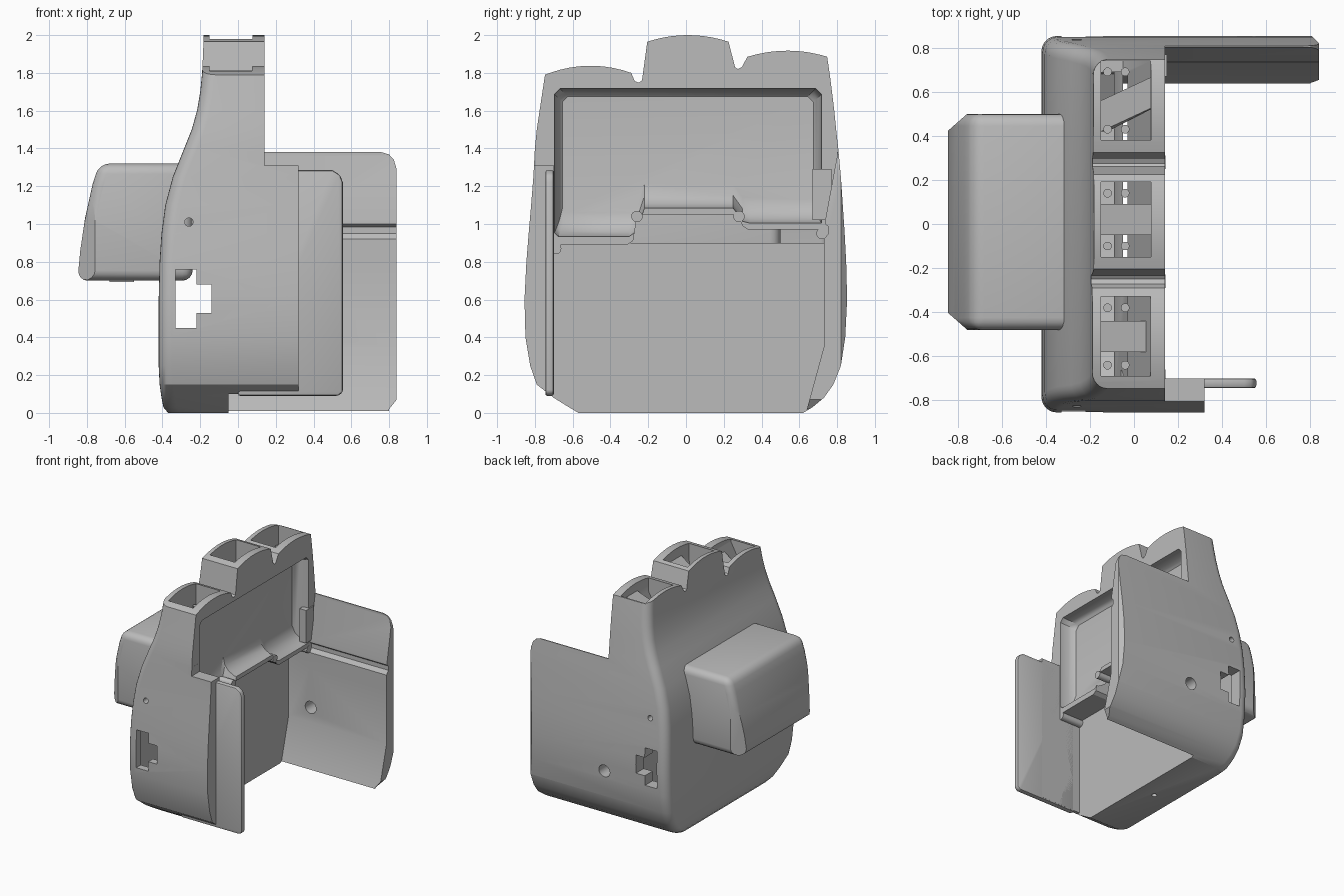
import bpy, bmesh, math
from mathutils import Vector

if "Cube" in bpy.data.objects:
    bpy.data.objects.remove(bpy.data.objects["Cube"])

grey = bpy.data.materials.new("plain grey")
grey.diffuse_color = (0.5, 0.5, 0.5, 1)
grey.use_nodes = True
grey.node_tree.nodes["Principled BSDF"].inputs["Base Color"].default_value = grey.diffuse_color


def loft(name, rings):
    """Closed solid through rings of equal point count."""
    bm = bmesh.new()
    vs = [[bm.verts.new(p) for p in r] for r in rings]
    n = len(rings[0])
    for a, b in zip(vs, vs[1:]):
        for i in range(n):
            j = (i + 1) % n
            bm.faces.new((a[i], a[j], b[j], b[i]))
    bm.faces.new(vs[0][::-1])
    bm.faces.new(vs[-1])
    bmesh.ops.recalc_face_normals(bm, faces=bm.faces)
    me = bpy.data.meshes.new(name)
    bm.to_mesh(me)
    bm.free()
    ob = bpy.data.objects.new(name, me)
    me.materials.append(grey)
    bpy.context.collection.objects.link(ob)
    return ob


def place(axis, p, d):
    return {'x': (d, p[0], p[1]), 'y': (p[0], d, p[1]), 'z': (p[0], p[1], d)}[axis]


def prism(name, pts, axis, a, b):
    return loft(name, [[place(axis, p, d) for p in pts] for d in (a, b)])


def box(name, x0, x1, y0, y1, z0, z1):
    return prism(name, [(x0, y0), (x1, y0), (x1, y1), (x0, y1)], 'z', z0, z1)


def rod(name, u, v, r, axis, a, b, n=20):
    pts = [(u + r * math.cos(2 * math.pi * i / n), v + r * math.sin(2 * math.pi * i / n)) for i in range(n)]
    return prism(name, pts, axis, a, b)


def apply_mod(ob, mod):
    bpy.ops.object.select_all(action='DESELECT')
    bpy.context.view_layer.objects.active = ob
    ob.select_set(True)
    bpy.ops.object.modifier_apply(modifier=mod.name)


def cut(ob, tool, op='DIFFERENCE'):
    m = ob.modifiers.new("cut", 'BOOLEAN')
    m.operation, m.solver, m.object = op, 'EXACT', tool
    apply_mod(ob, m)
    bpy.data.objects.remove(tool)


def bevel(ob, w, seg=3):
    m = ob.modifiers.new("bevel", 'BEVEL')
    m.width, m.segments, m.limit_method, m.angle_limit = w, seg, 'ANGLE', math.radians(35)
    apply_mod(ob, m)


# body sections: height, back x, front-side y, rear-side y
LEVELS = [(0, -.37, -.57, .62), (.03, -.395, -.62, .67), (.08, -.405, -.70, .73), (.15, -.415, -.79, .78),
          (.25, -.42, -.825, .82), (.4, -.42, -.85, .843), (.6, -.42, -.855, .853), (.8, -.415, -.845, .848),
          (.95, -.405, -.833, .84), (1.1, -.385, -.82, .83), (1.25, -.345, -.808, .82), (1.4, -.285, -.80, .806),
          (1.5, -.245, -.79, .795), (1.6, -.217, -.775, .785), (1.7, -.20, -.76, .773), (1.8, -.19, -.745, .76),
          (1.9, -.185, -.735, .745), (2.05, -.18, -.71, .725)]


def section(z, xb, yl, yr, xf, r):
    pts = [(xf, yl, z), (xf, yr, z)]
    for cy, a0 in ((yr - r, 90), (yl + r, 180)):
        for i in range(7):
            a = math.radians(a0 + 15 * i)
            pts.append((xb + r + r * math.cos(a), cy + r * math.sin(a), z))
    return pts


body = loft("body_shell", [section(*l, 1.0, .07) for l in LEVELS])

# side silhouette, with the rear wall reaching furthest
cut(body, prism("t", [(-1, -1), (.80, -1), (.80, .02), (.84, .07), (.84, 1.29), (.825, 1.34), (.80, 1.368), (.76, 1.38),
                      (.14, 1.38), (.14, 2.3), (-1, 2.3)], 'y', -2, 2), 'INTERSECT')


# three arched tops with notches between them
def arch(y0, z0, y1, z1, h, n=10):
    return [(y0 + (y1 - y0) * t, z0 + (z1 - z0) * t + 4 * h * t * (1 - t)) for t in (i / n for i in range(n + 1))]


tops = (arch(-.76, 1.785, -.29, 1.80, .045) + [(-.272, 1.757), (-.25, 1.748), (-.233, 1.76)]
        + arch(-.205, 1.965, .225, 1.965, .035) + [(.26, 1.83), (.275, 1.82), (.295, 1.83)]
        + arch(.325, 1.885, .765, 1.88, .035))
cut(body, prism("t", [(-1, -1), (-1, 1.77)] + tops + [(1, 1.86), (1, -1)], 'x', -2, 2), 'INTERSECT')

# front wall is shorter and lower
cut(body, box("t", .32, 2, -2, .5, -1, 3))
cut(body, box("t", .141, 2, -2, .6, 1.31, 3))

# inside of the bay: lower panel, then the sloped upper part of the rear wall
wall = [(.60, -.1), (.64, .02), (.73, .35), (.73, .92)]
cut(body, prism("t", [(-2, -.1), (-2, .1), (-.70, .1), (-.70, .89), (-.31, .89), (-.28, .91), (-.26, 1.03), (-.24, 1.05),
                      (.27, 1.05), (.30, .99), (.33, .97), (.728, .97)] + wall[::-1], 'x', -.05, 2))
cut(body, prism("t", [(-.70, .8), (-.70, 2), (.80, 2), (.80, 1.36), (.737, 1.02), (.737, 1.0), (.755, .985), (.755, .95),
                      (.73, .92), (.73, .8)], 'x', .14, 2))

# scooped recess above the ledge
rim = [(-.70, .95), (-.68, .93), (-.30, .93), (-.26, .96), (-.22, 1.08), (.25, 1.08), (.30, 1.01), (.34, 1.0),
       (.72, 1.0), (.72, 1.69), (.69, 1.72), (-.67, 1.72), (-.70, 1.69)]


def shrink(s, lift):
    out = []
    for y, z in rim:
        out.append((y - s * (1 if y > 0 else -1) * (abs(y) > .5), z + lift if z < 1.3 else z - s))
    return out


cut(body, loft("t", [[(x, y, z) for y, z in shrink(s, l)]
                     for x, s, l in ((.02, .045, .13), (.035, .03, .07), (.07, .015, .03), (.12, .004, .005), (.25, 0, 0))]))

# hollow inside
inner = [section(z + .05 if z == 0 else z, xb + .05, yl + .06, yr - .10, -.09 if z < .9 else -.03, .04)
         for z, xb, yl, yr in LEVELS if z in (0, .15, .4, .6, .8, .95, 1.1, 1.25, 1.4, 1.5, 1.6)]
cut(body, loft("t", inner))

# pockets through the arched tops
POCKETS = ((-.69, -.33, 1.78, 0), (-.15, .19, 1.93, 0), (.38, .74, 1.86, .07))
for y0, y1, zt, skew in POCKETS:
    cut(body, loft("t", [[(x0, y0, z), (x1, y0, z), (x1, y1, z), (x0, y1, z)]
                         for z, x0, x1 in ((1.56, -.15, -.05), (1.79, -.15, .075), (2.3, -.15, .08))]))

# stepped side windows, pin holes and round rear hole
cut(body, prism("t", [(-.33, .45), (-.22, .45), (-.22, .53), (-.14, .53), (-.14, .68), (-.22, .68), (-.22, .76),
                      (-.33, .76)], 'y', -2, 2))
cut(body, rod("t", -.26, 1.01, .022, 'y', -2, 2))
cut(body, rod("t", .15, .47, .05, 'y', .5, 2))
cut(body, rod("t", -.2, .0, .02, 'z', -.5, .03))

# outer chamfer on the end of the rear wall
cut(body, prism("t", [(.79, .87), (.95, .87), (.95, .71)], 'z', -1, 1.7))

# slanted dividers in the pockets
for i, (y0, y1, zt, skew) in enumerate(POCKETS):
    c = (y0 + y1) / 2
    loft("pocket_divider_%d" % (i + 1), [[(-.15, y + s - skew, zt - .18), (-.12, y + s - skew, zt - .20),
                                          (.10, y + s + skew * .6, zt - .03), (.09, y + s + skew * .6, zt)]
                                         for y, s in ((c, -.07), (c, .07))])
    # small clips inside each pocket
    for y in (y0 + .05, y1 - .05):
        for x in (-.12, -.04):
            rod("pocket_clip", x, y, .02, 'z', zt - .3, zt - .12, 10)

# front wall inner lip
lip = prism("front_wall_lip", [(.0, .09), (.53, .09), (.555, .11), (.555, 1.22), (.54, 1.26), (.50, 1.285), (.0, 1.285)],
            'y', -.745, -.70)
bevel(lip, .012, 2)

# pegs along the ledge and rear corner tab
for y, z in ((-.69, .87), (-.26, 1.04), (.28, 1.04), (.72, .95)):
    rod("ledge_peg", y, z, .03, 'x', -.06, .142)
box("corner_tab", .09, .15, .67, .77, 1.02, 1.29)

# back pack
pack = prism("back_pack", [(-.24, 1.32), (-.735, 1.32), (-.77, 1.21), (-.81, 1.03), (-.835, .86), (-.85, .70), (-.24, .70)],
             'y', -.48, .50)
bevel(pack, .055, 4)
for sy in (-1, 1):
    cut(pack, prism("t", [(-.745, .01 + sy * .50), (-.95, .01 + sy * .32), (-.95, .01 + sy * .7), (-.745, .01 + sy * .7)],
                    'z', 0, 2))
box("pack_foot", -.68, -.55, -.07, .09, .692, .72)

# smooth shading with crisp edges
bpy.ops.object.select_all(action='SELECT')
bpy.context.view_layer.objects.active = body
bpy.ops.object.shade_smooth_by_angle(angle=math.radians(30))
